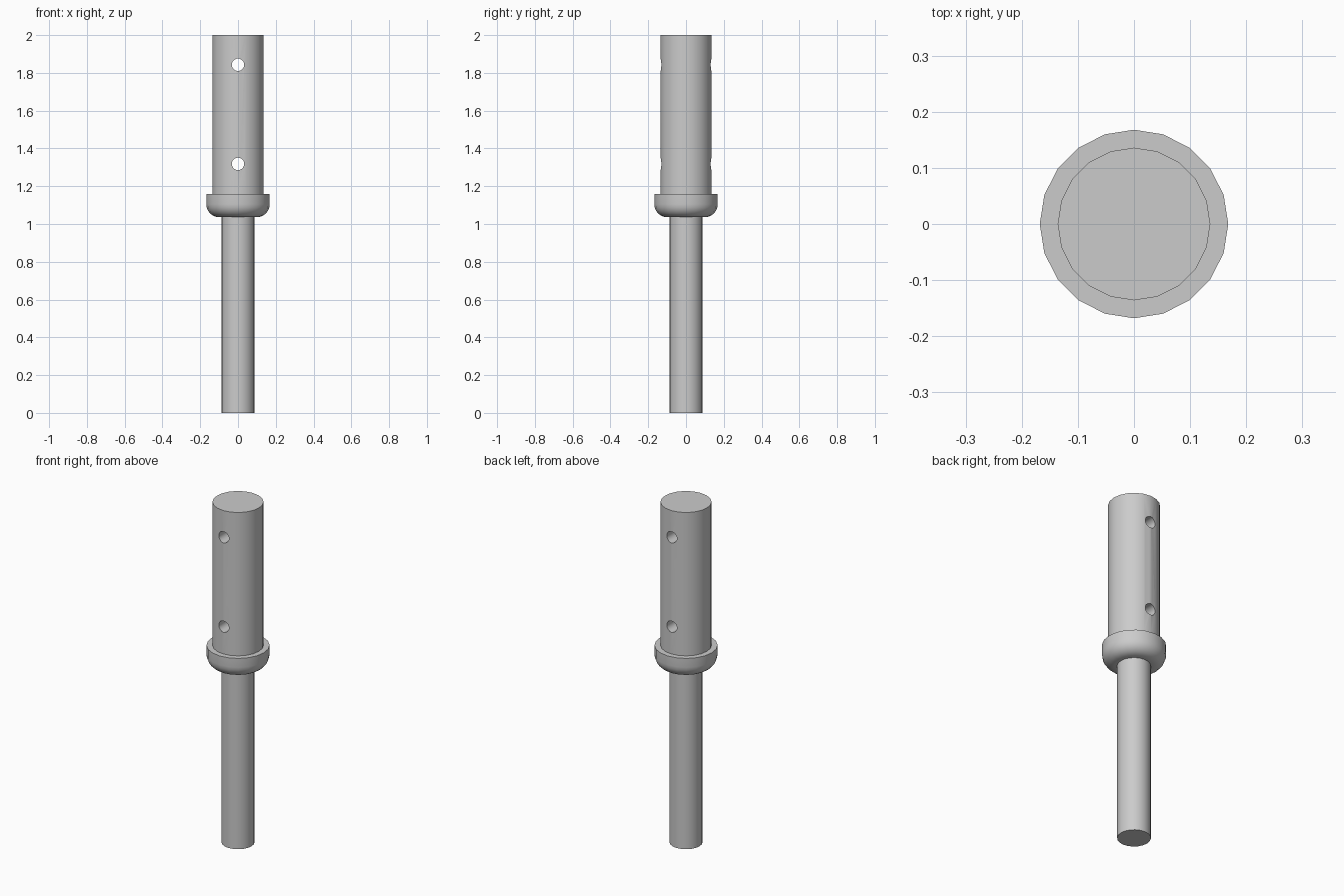
import bpy
import bmesh
import math

SIDES = 20

cube = bpy.data.objects.get("Cube")
if cube:
    bpy.data.objects.remove(cube, do_unlink=True)

steel = bpy.data.materials.new("grey_steel")
steel.use_nodes = True
steel.diffuse_color = (0.6, 0.6, 0.6, 1)
steel.node_tree.nodes["Principled BSDF"].inputs["Base Color"].default_value = (0.6, 0.6, 0.6, 1)


def lathe(name, profile, cap_bottom=False, cap_top=False):
    """Revolve (radius, height) points about z, optionally capping the ends."""
    bm = bmesh.new()
    rings = []
    for r, z in profile:
        angles = [2 * math.pi * i / SIDES for i in range(SIDES)]
        rings.append([bm.verts.new((r * math.cos(a), r * math.sin(a), z)) for a in angles])
    for low, high in zip(rings, rings[1:]):
        for i in range(SIDES):
            j = (i + 1) % SIDES
            bm.faces.new((low[i], low[j], high[j], high[i]))
    if cap_bottom:
        bm.faces.new(rings[0][::-1])
    if cap_top:
        bm.faces.new(rings[-1])
    mesh = bpy.data.meshes.new(name)
    bm.to_mesh(mesh)
    bm.free()
    mesh.materials.append(steel)
    obj = bpy.data.objects.new(name, mesh)
    bpy.context.collection.objects.link(obj)
    return obj


def activate(obj):
    bpy.ops.object.select_all(action="DESELECT")
    obj.select_set(True)
    bpy.context.view_layer.objects.active = obj


# Lower shaft
shaft = lathe("shaft", [(0.088, 0), (0.088, 1.036)], cap_bottom=True)

# Collar with a rounded underside and a flat top ledge
arc = [math.radians(90 * i / 6) for i in range(7)]
collar_profile = [(0.088, 1.036)]
collar_profile += [(0.1 + 0.068 * math.sin(a), 1.105 - 0.069 * math.cos(a)) for a in arc]
collar_profile += [(0.168, 1.158), (0.136, 1.158)]
collar = lathe("collar", collar_profile)

# Upper barrel
barrel = lathe("barrel", [(0.136, 1.158), (0.136, 2)], cap_bottom=True, cap_top=True)

# Two pin holes drilled through the barrel from front to back
for height in (1.318, 1.843):
    bpy.ops.mesh.primitive_cylinder_add(
        vertices=SIDES, radius=0.033, depth=0.5,
        location=(0, 0, height), rotation=(math.pi / 2, 0, 0))
    cutter = bpy.context.object
    cutter.name = "hole_cutter"
    cutter.hide_render = True
    cutter.data.materials.append(steel)
    drill = barrel.modifiers.new("pin_hole", "BOOLEAN")
    drill.operation = "DIFFERENCE"
    drill.solver = "EXACT"
    drill.object = cutter
    activate(barrel)
    bpy.ops.object.modifier_apply(modifier=drill.name)
    bpy.data.objects.remove(cutter, do_unlink=True)

# Smooth round walls, crisp rims
for part in (shaft, collar, barrel):
    activate(part)
    bpy.ops.object.shade_smooth_by_angle(angle=math.radians(30))
